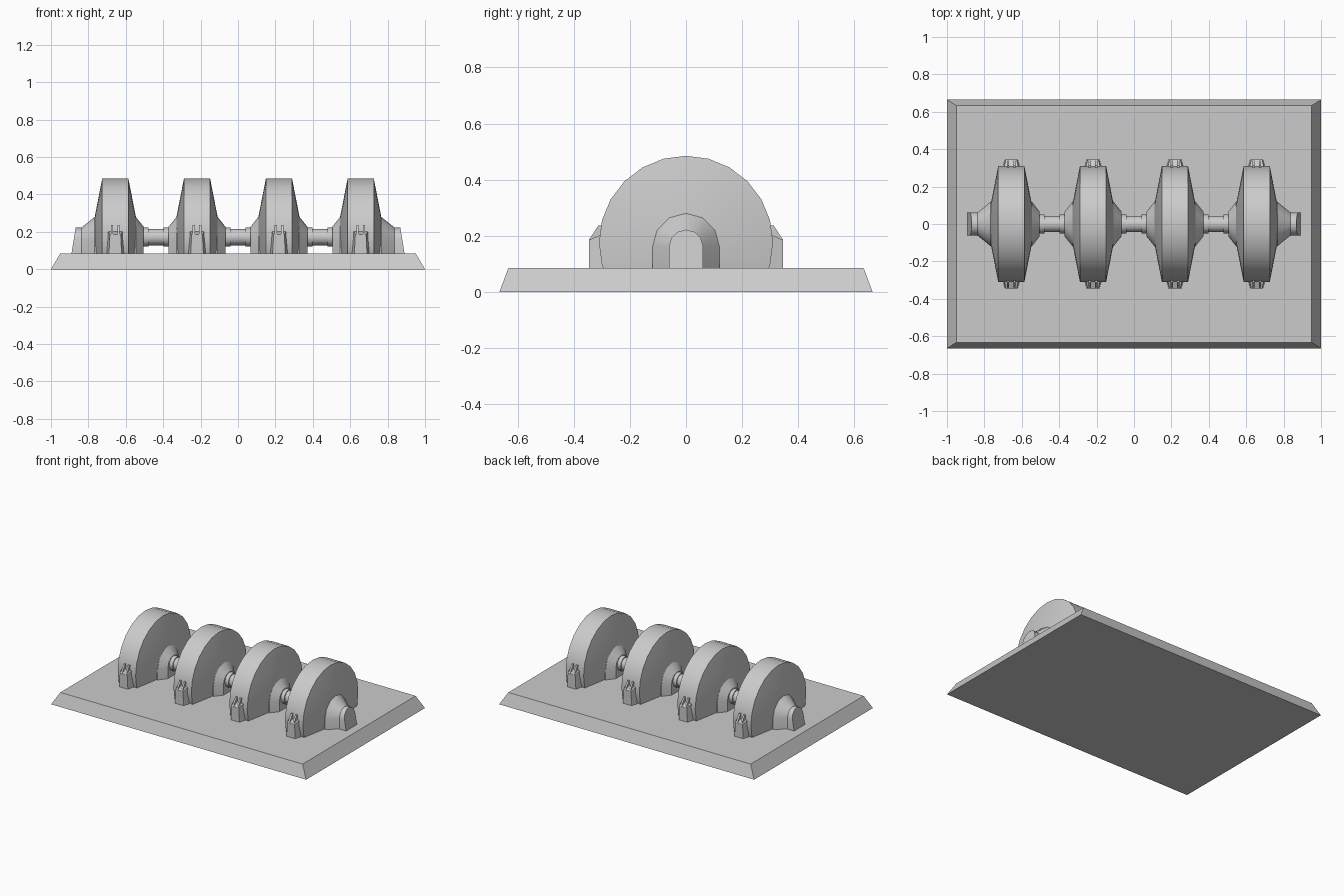
import bpy, bmesh
from math import sin, cos, pi, radians

if "Cube" in bpy.data.objects:
    bpy.data.objects.remove(bpy.data.objects["Cube"])

FLOOR = 0.085   # top of the plinth
SINK = 0.08     # parts are rooted slightly inside the plinth


def finish(name, bm, smooth=False):
    bmesh.ops.recalc_face_normals(bm, faces=bm.faces[:])
    me = bpy.data.meshes.new(name)
    bm.to_mesh(me)
    bm.free()
    ob = bpy.data.objects.new(name, me)
    bpy.context.collection.objects.link(ob)
    if smooth:
        bpy.ops.object.select_all(action='DESELECT')
        ob.select_set(True)
        bpy.context.view_layer.objects.active = ob
        bpy.ops.object.shade_smooth_by_angle(angle=radians(32))
    return ob


def loft(name, rings, smooth=False):
    """Skin closed rings of equal point count and cap both ends."""
    bm = bmesh.new()
    loops = [[bm.verts.new(p) for p in r] for r in rings]
    n = len(loops[0])
    for a, b in zip(loops, loops[1:]):
        for i in range(n):
            j = (i + 1) % n
            bm.faces.new((a[i], a[j], b[j], b[i]))
    bm.faces.new(loops[0])
    bm.faces.new(loops[-1])
    if smooth == 'cut':   # remove what lies below the plinth top
        r = bmesh.ops.bisect_plane(bm, geom=bm.verts[:] + bm.edges[:] + bm.faces[:],
                                   plane_co=(0, 0, SINK), plane_no=(0, 0, 1),
                                   clear_inner=True)
        edges = [e for e in r['geom_cut'] if isinstance(e, bmesh.types.BMEdge)]
        bmesh.ops.holes_fill(bm, edges=edges)
    return finish(name, bm, bool(smooth))


def circle(x, r, cz, n):
    return [(x, r * sin(2 * pi * i / n), cz + r * cos(2 * pi * i / n)) for i in range(n)]


def arch(x, r, cz=0.161, foot_x=None):
    """Half circle on straight legs; foot_x moves the feet along x."""
    foot_x = x if foot_x is None else foot_x
    top = cz + r
    pts = [(-r, SINK)] + [(-r * cos(pi * i / 6), cz + r * sin(pi * i / 6))
                          for i in range(7)] + [(r, SINK)]
    return [(foot_x + (x - foot_x) * (z - SINK) / (top - SINK), y, z) for y, z in pts]


def rect(x, y, hx, hy, z):
    return [(x + a * hx, y + b * hy, z) for a, b in ((-1, -1), (1, -1), (1, 1), (-1, 1))]


# Plinth with sloping sides
loft("plinth", [rect(0, 0, 1, 0.665, 0), rect(0, 0, 0.95, 0.633, FLOOR)])

centres = (-0.656, -0.219, 0.219, 0.656)
for k, cx in enumerate(centres, 1):
    # Large tapered drum
    loft(f"drum_{k}", [circle(cx + dx, r, 0.175, 24) for dx, r in
                       ((-0.11, 0.105), (-0.07, 0.31), (0.07, 0.31), (0.11, 0.105))], 'cut')

    # Arched hubs on both sides, longer ones at the ends of the row
    for s, side in ((-1, "left"), (1, "right")):
        outer = (k == 1 and s < 0) or (k == 4 and s > 0)
        if outer:
            rings = [arch(cx + s * 0.09, 0.119), arch(cx + s * 0.11, 0.119),
                     arch(cx + s * 0.182, 0.061),
                     arch(cx + s * 0.212, 0.061, foot_x=cx + s * 0.235)]
        else:
            rings = [arch(cx + s * 0.09, 0.119), arch(cx + s * 0.11, 0.119),
                     arch(cx + s * 0.152, 0.066)]
        loft(f"hub_{side}_{k}", rings, True)

    # Bracket with two upright fins at the front and back
    for s, side in ((-1, "front"), (1, "back")):
        outline = [(-0.046, 0.27), (-0.046, 0.30), (-0.034, 0.345),
                   (0.034, 0.345), (0.046, 0.30), (0.046, 0.27)]
        # block top rises towards the drum
        low = [(cx + x, s * y, SINK) for x, y in outline]
        high = [(cx + x * 0.85, s * y, 0.185 + (0.345 - y) * 0.45) for x, y in outline]
        loft(f"bracket_{side}_{k}", [low, high])
        for f in (-1, 1):
            fin = [(0.28, 0.15), (0.345, 0.15), (0.345, 0.187), (0.312, 0.237), (0.28, 0.237)]
            loft(f"fin_{side}_{k}", [[(cx + f * 0.017 + d, s * y, z) for y, z in fin]
                                     for d in (-0.006, 0.006)])

# Couplings between neighbouring drums: shaft with a collar at each end
for k, (a, b) in enumerate(zip(centres, centres[1:]), 1):
    m = (a + b) / 2
    prof = ((-0.08, 0.051), (-0.04, 0.051), (-0.04, 0.044),
            (0.04, 0.044), (0.04, 0.051), (0.08, 0.051))
    loft(f"coupling_{k}", [circle(m + dx, r, 0.172, 12) for dx, r in prof], True)
